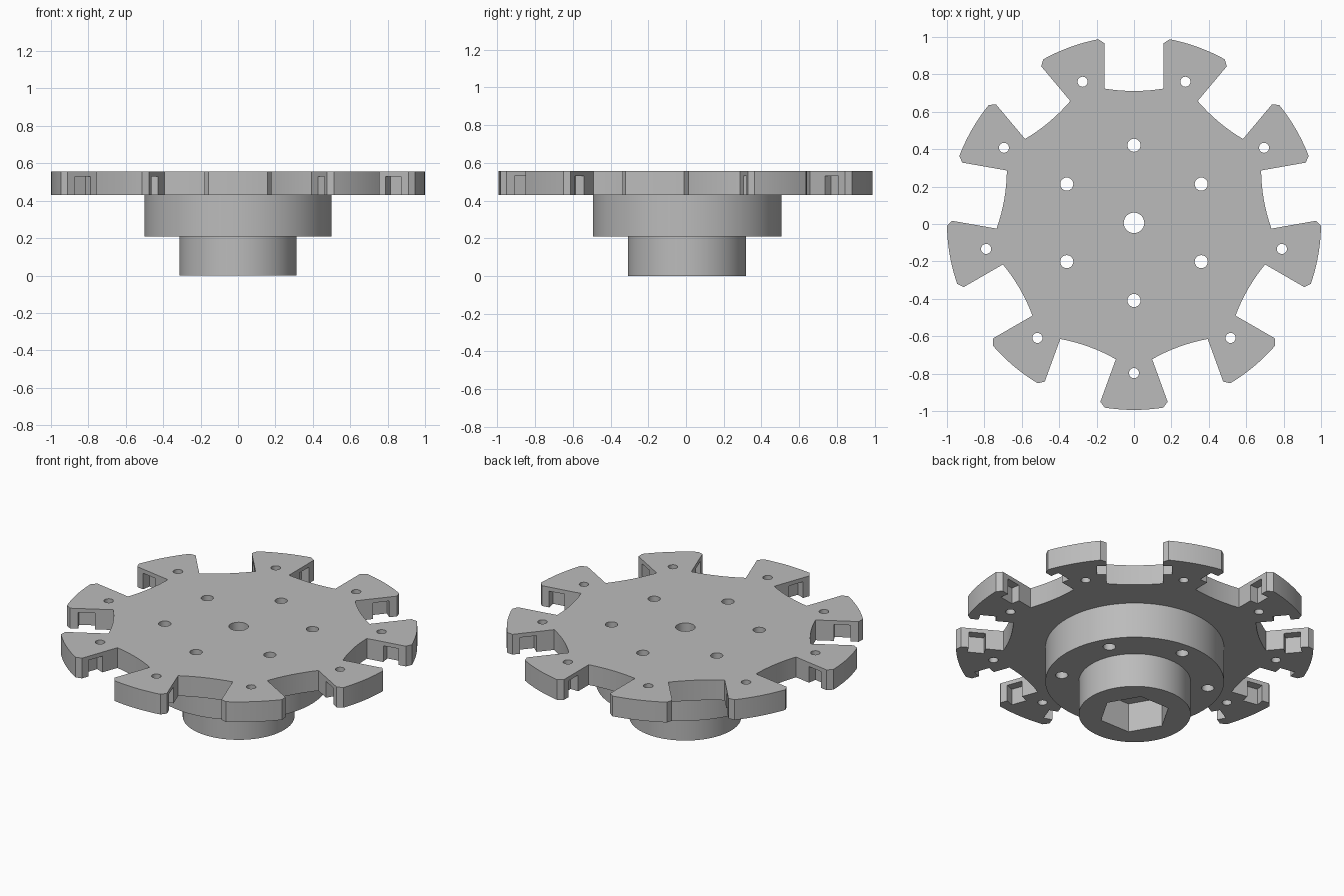
import bpy, bmesh, math
from mathutils import Matrix, Vector

cube = bpy.data.objects.get("Cube")
if cube:
    bpy.data.objects.remove(cube)

CENTRE_Y = 0.011
ARMS = 9
STEP = math.tau / ARMS
PLATE_BOTTOM, PLATE_TOP = 0.43, 0.555
NOTCH = 0.158          # half width of each notch
LIP = 0.19             # half width at the chamfered mouth
FLOOR = 0.705          # radius of the notch floor

grey = bpy.data.materials.new("machined_grey")
grey.use_nodes = True
colour = (0.5, 0.5, 0.5, 1)
grey.diffuse_color = colour
grey.node_tree.nodes["Principled BSDF"].inputs["Base Color"].default_value = colour


def to_object(name, bm):
    bmesh.ops.recalc_face_normals(bm, faces=bm.faces)
    mesh = bpy.data.meshes.new(name)
    bm.to_mesh(mesh)
    bm.free()
    mesh.materials.append(grey)
    obj = bpy.data.objects.new(name, mesh)
    bpy.context.collection.objects.link(obj)
    return obj


def prism(bm, outline, z0, z1):
    """Closed prism over a flat outline."""
    low = [bm.verts.new((x, y, z0)) for x, y in outline]
    high = [bm.verts.new((x, y, z1)) for x, y in outline]
    bm.faces.new(low[::-1])
    bm.faces.new(high)
    n = len(low)
    for i in range(n):
        j = (i + 1) % n
        bm.faces.new((low[i], low[j], high[j], high[i]))


def circle(radius, sides, angle=0, distance=0):
    cx, cy = distance * math.cos(angle), distance * math.sin(angle)
    return [(cx + radius * math.cos(math.tau * i / sides),
             cy + radius * math.sin(math.tau * i / sides)) for i in range(sides)]


def turned(along, side, angle):
    c, s = math.cos(angle), math.sin(angle)
    return (along * c - side * s, along * s + side * c)


def boolean(target, tool, operation):
    mod = target.modifiers.new(operation.title(), 'BOOLEAN')
    mod.operation = operation
    mod.solver = 'EXACT'
    mod.object = tool
    tool.hide_render = True
    bpy.context.view_layer.objects.active = target
    bpy.ops.object.modifier_apply(modifier=mod.name)
    bpy.data.objects.remove(tool)


# Notched plate outline: bowed notch floors, chamfered mouths, round arm ends
outline = []
lip_angle = math.asin(LIP)
for k in range(ARMS):
    a = math.pi / 2 + k * STEP
    outline.append(turned(0.96, -NOTCH, a))
    for i in range(9):
        f = i / 4 - 1
        outline.append(turned(FLOOR + 0.013 * f * f, NOTCH * f, a))
    outline.append(turned(0.96, NOTCH, a))
    for i in range(11):
        outline.append(turned(1, 0, a + lip_angle + (STEP - 2 * lip_angle) * i / 10))

bm = bmesh.new()
prism(bm, outline, PLATE_BOTTOM, PLATE_TOP)
wheel = to_object("notched_wheel", bm)

# Stepped hub, sunk into the plate and merged with it
for name, radius, z0, z1 in (("flange", 0.5, 0.21, 0.49), ("hub", 0.313, 0, 0.3)):
    bm = bmesh.new()
    prism(bm, circle(radius, 96), z0, z1)
    boolean(wheel, to_object(name, bm), 'UNION')

# Pin slots in the notch walls, open underneath
bm = bmesh.new()
for k in range(ARMS):
    a = math.pi / 2 + k * STEP
    slot = [turned(r, s, a) for r, s in
            ((0.82, -0.21), (0.915, -0.21), (0.915, 0.21), (0.82, 0.21))]
    prism(bm, slot, PLATE_BOTTOM - 0.1, 0.53)
boolean(wheel, to_object("pin_slots", bm), 'DIFFERENCE')

# Bolt holes, arm holes and centre bore
bm = bmesh.new()
prism(bm, circle(0.055, 32), 0.1, 1)
for k in range(6):
    prism(bm, circle(0.035, 24, math.pi / 2 + k * math.tau / 6, 0.415), -0.1, 1)
for k in range(ARMS):
    prism(bm, circle(0.027, 24, -math.pi / 2 + k * STEP, 0.803), -0.1, 1)
boolean(wheel, to_object("round_holes", bm), 'DIFFERENCE')

# Hexagonal socket under the hub
bm = bmesh.new()
prism(bm, circle(0.2, 6), -0.1, 0.18)
boolean(wheel, to_object("hex_socket", bm), 'DIFFERENCE')

wheel.location.y = CENTRE_Y - 0.005
bpy.ops.object.select_all(action='DESELECT')
wheel.select_set(True)
bpy.context.view_layer.objects.active = wheel
bpy.ops.object.shade_smooth_by_angle(angle=math.radians(25))
